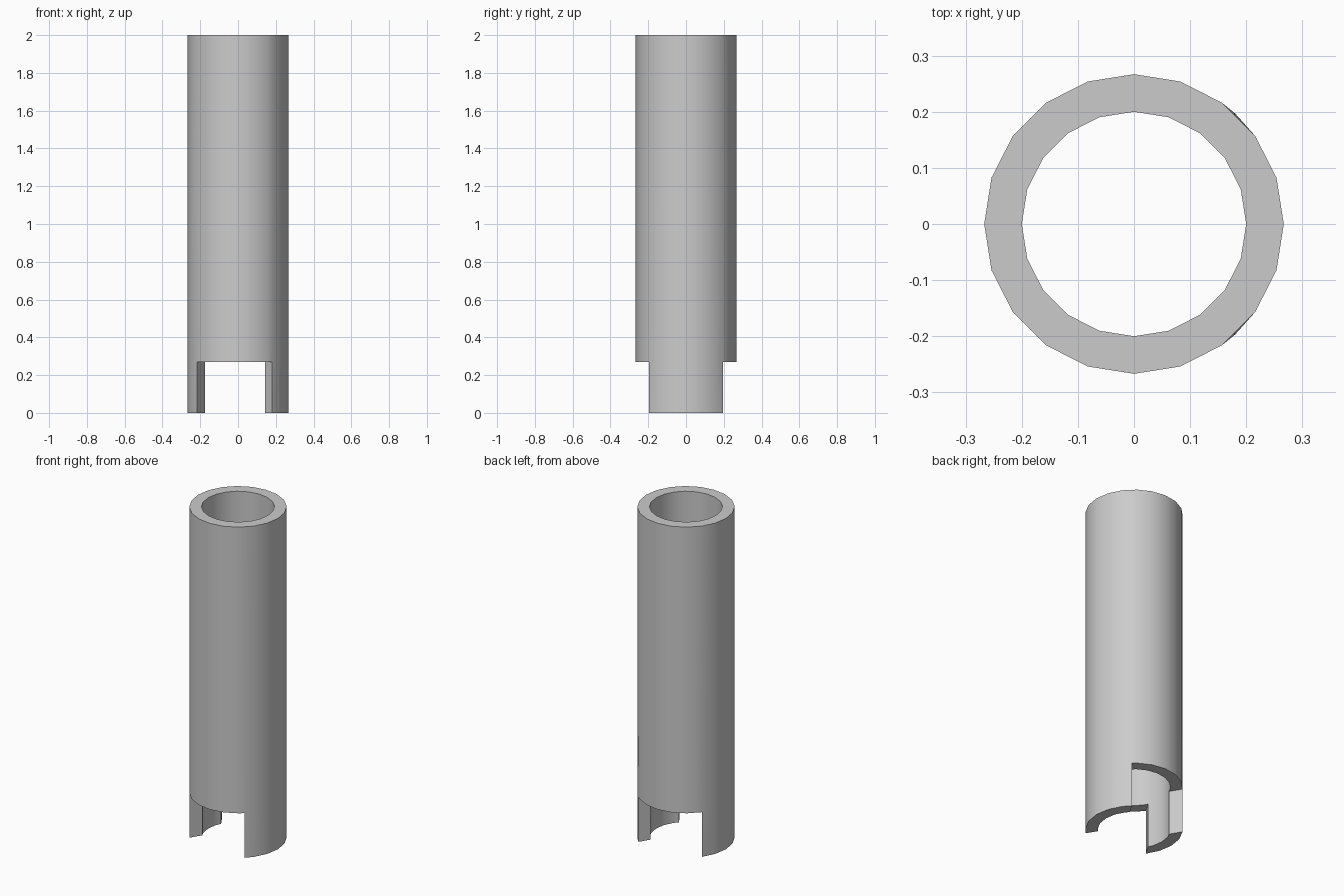
import bpy
import bmesh
from math import cos, sin, radians

if "Cube" in bpy.data.objects:
    bpy.data.objects.remove(bpy.data.objects["Cube"], do_unlink=True)

R_OUT, R_IN = 0.267, 0.2
STEP = 18
HEIGHTS = {"foot": 0.0, "notch": 0.27, "rim": 2.0}
RIGHT, LEFT = 47.5, 144      # outer angles of the notch corners


def wall_point(radius, angle, z, rounded=False):
    """Point on the twenty-sided wall, or on its true circle if rounded."""
    off = angle % STEP - STEP / 2
    r = radius if rounded else radius * cos(radians(STEP / 2)) / cos(radians(off))
    return r * cos(radians(angle)), r * sin(radians(angle)), z


# Stations round the tube: outer angle paired with inner angle
half = [(a, a) for a in range(0, 181, STEP) if a != LEFT]
half += [(RIGHT, 43.6), (LEFT - STEP / 2, LEFT), (LEFT, LEFT + STEP / 2)]
half.sort()
stations = half + [(360 - o, 360 - i) for o, i in reversed(half[1:-1])]

bm = bmesh.new()
outer, inner = {}, {}
for name, z in HEIGHTS.items():
    outer[name] = [bm.verts.new(wall_point(
        R_OUT, o, z, name != "rim" and RIGHT in (o, 360 - o))) for o, i in stations]
    inner[name] = [bm.verts.new(wall_point(R_IN, i, z)) for o, i in stations]

n = len(stations)


def is_leg(k):
    """True where the wall section runs down to the ground."""
    a, b = stations[k][0], stations[(k + 1) % n][0]
    mid = (a + (b or 360)) / 2
    mid = min(mid, 360 - mid)
    return mid < RIGHT or mid > LEFT


def wall(k, low, high):
    j = (k + 1) % n
    bm.faces.new((outer[low][k], outer[low][j], outer[high][j], outer[high][k]))
    bm.faces.new((inner[low][j], inner[low][k], inner[high][k], inner[high][j]))


def ring_face(k, name):
    j = (k + 1) % n
    bm.faces.new((outer[name][k], outer[name][j], inner[name][j], inner[name][k]))


for k in range(n):
    # Main tube and rim
    wall(k, "notch", "rim")
    ring_face(k, "rim")
    # Legs, with open notches between them
    if is_leg(k):
        wall(k, "foot", "notch")
    ring_face(k, "foot" if is_leg(k) else "notch")
    # Upright side faces of the legs
    if is_leg(k) != is_leg(k - 1):
        bm.faces.new((outer["foot"][k], outer["notch"][k],
                      inner["notch"][k], inner["foot"][k]))

loose = [v for v in bm.verts if not v.link_faces]
bmesh.ops.delete(bm, geom=loose, context="VERTS")
bmesh.ops.recalc_face_normals(bm, faces=bm.faces[:])

mesh = bpy.data.meshes.new("notched_tube")
bm.to_mesh(mesh)
bm.free()
tube = bpy.data.objects.new("notched_tube", mesh)
bpy.context.collection.objects.link(tube)

# Plain grey material
grey = bpy.data.materials.new("plain grey")
grey.use_nodes = True
colour = (0.6, 0.6, 0.6, 1)
grey.diffuse_color = colour
grey.node_tree.nodes["Principled BSDF"].inputs["Base Color"].default_value = colour
mesh.materials.append(grey)

# Smooth walls with crisp rims
bpy.ops.object.select_all(action="DESELECT")
tube.select_set(True)
bpy.context.view_layer.objects.active = tube
bpy.ops.object.shade_smooth_by_angle(angle=radians(30))
